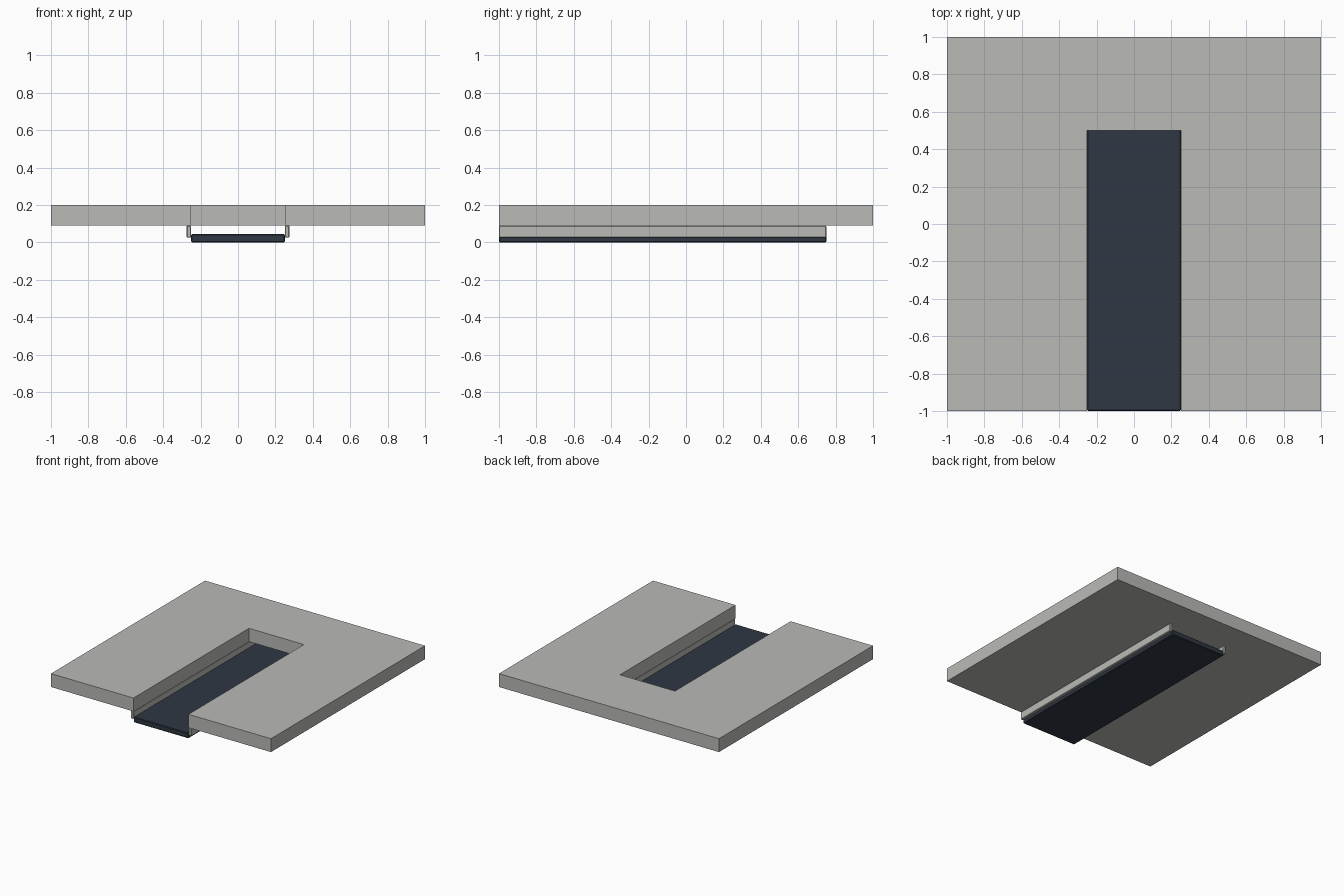
import bpy

cube = bpy.data.objects.get("Cube")
if cube:
    bpy.data.objects.remove(cube, do_unlink=True)


def make_material(name, rgb):
    mat = bpy.data.materials.new(name)
    mat.use_nodes = True
    color = (*rgb, 1)
    mat.diffuse_color = color
    mat.node_tree.nodes["Principled BSDF"].inputs["Base Color"].default_value = color
    return mat


def add_box(name, low, high, mat, bevel=0):
    """Box between two opposite corners, with optional chamfered edges."""
    center = [(a + b) / 2 for a, b in zip(low, high)]
    bpy.ops.mesh.primitive_cube_add(size=1, location=center)
    box = bpy.context.object
    box.name = name
    box.scale = [b - a for a, b in zip(low, high)]
    bpy.ops.object.transform_apply(location=False, rotation=False, scale=True)
    box.data.materials.append(mat)
    if bevel:
        mod = box.modifiers.new("Chamfer", "BEVEL")
        mod.width = bevel
        mod.segments = 1
    return box


concrete = make_material("light grey", (0.49, 0.49, 0.47))
rubber = make_material("dark slate", (0.028, 0.038, 0.055))

half = 1.0            # half the floor width and length
slot = 0.25           # half the belt width
floor_low, floor_top = 0.09, 0.2
belt_end = 0.75       # the belt runs on beneath the back floor slab

# Floor slabs and hanging rails on both sides of the slot
for side, sign in (("left", 1), ("right", -1)):
    inner, outer = sorted((sign * slot, sign * half))
    add_box(f"{side}_floor_slab", (inner, -half, floor_low),
            (outer, half, floor_top), concrete)
    inner, outer = sorted((sign * slot, sign * (slot + 0.025)))
    add_box(f"{side}_rail", (inner, -half, 0.025),
            (outer, belt_end, floor_low), concrete, 0.004)

# Floor slab closing the back of the slot
add_box("back_floor_slab", (-slot, 0.5, floor_low), (slot, half, floor_top), concrete)

# Sunken belt
add_box("belt", (-slot, -half, 0), (slot, belt_end, 0.044), rubber, 0.005)
